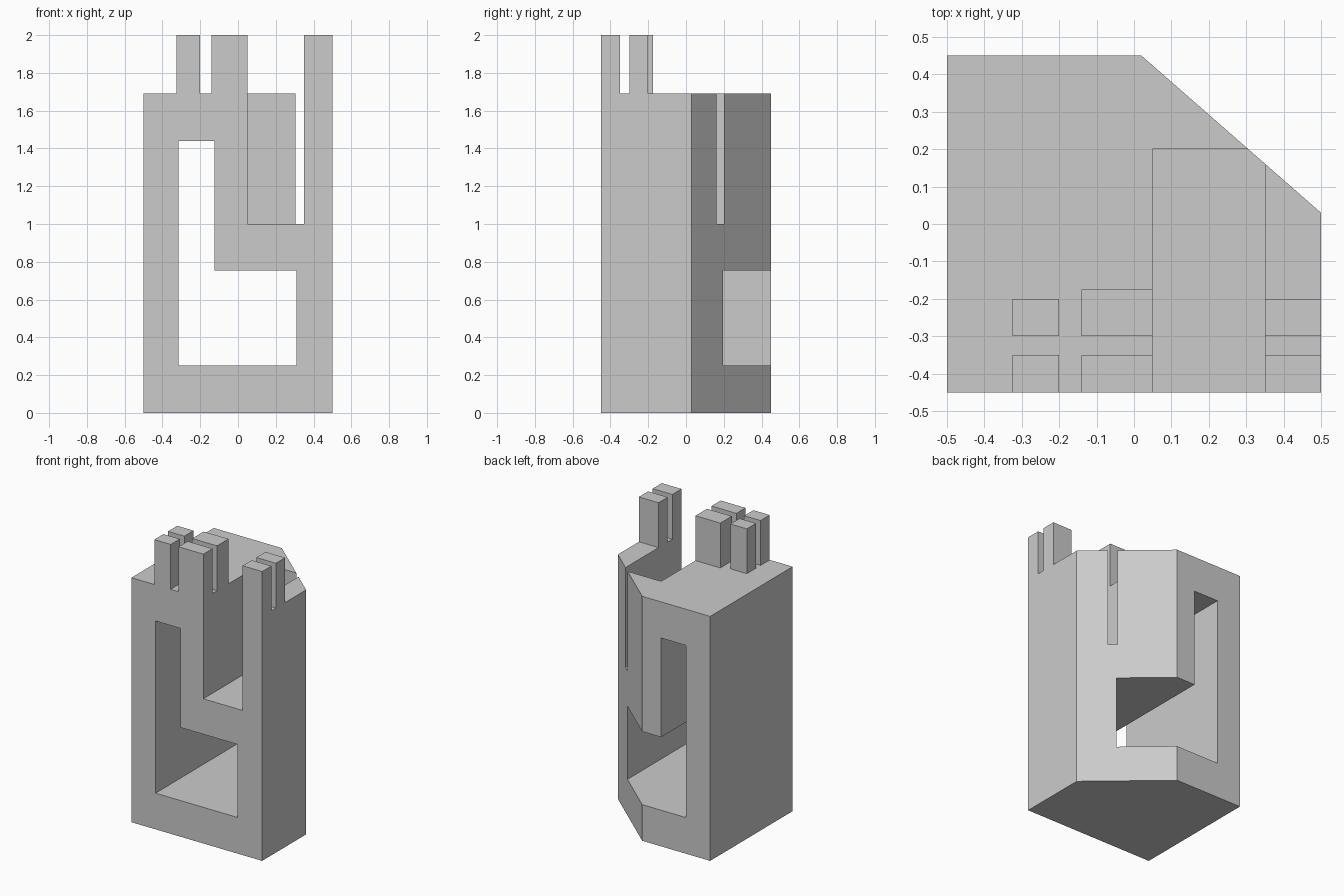
import bpy, bmesh, math

cube = bpy.data.objects.get("Cube")
if cube:
    bpy.data.objects.remove(cube, do_unlink=True)

grey = bpy.data.materials.new("plain grey")
grey.use_nodes = True
colour = (0.6, 0.6, 0.6, 1)
grey.diffuse_color = colour
grey.node_tree.nodes["Principled BSDF"].inputs["Base Color"].default_value = colour


def prism(name, points, extrusion):
    """Extrude a flat outline into a closed solid."""
    bm = bmesh.new()
    face = bm.faces.new([bm.verts.new(p) for p in points])
    result = bmesh.ops.extrude_face_region(bm, geom=[face], use_keep_orig=True)
    moved = [v for v in result["geom"] if isinstance(v, bmesh.types.BMVert)]
    bmesh.ops.translate(bm, verts=moved, vec=extrusion)
    bmesh.ops.recalc_face_normals(bm, faces=bm.faces)
    mesh = bpy.data.meshes.new(name)
    bm.to_mesh(mesh)
    bm.free()
    mesh.materials.append(grey)
    obj = bpy.data.objects.new(name, mesh)
    bpy.context.collection.objects.link(obj)
    return obj


def box(name, x0, x1, y0, y1, z0, z1):
    base = [(x0, y0, z0), (x1, y0, z0), (x1, y1, z0), (x0, y1, z0)]
    return prism(name, base, (0, 0, z1 - z0))


def combine(target, tool, operation):
    """Apply a boolean and discard the tool."""
    mod = target.modifiers.new(operation, 'BOOLEAN')
    mod.operation = operation
    mod.solver = 'EXACT'
    mod.object = tool
    bpy.context.view_layer.objects.active = target
    bpy.ops.object.modifier_apply(modifier=mod.name)
    bpy.data.objects.remove(tool, do_unlink=True)


# Main block with one chamfered back corner
front, back, top, wall_top = -0.45, 0.45, 2.0, 1.69
outline = [(-0.5, front), (0.5, front), (0.5, 0.03), (0.02, back), (-0.5, back)]
tower = prism("tower_block", [(x, y, 0) for x, y in outline], (0, 0, wall_top))

# Paired battlements along the front edge
for x0, x1, rear in [(-0.325, -0.2, -0.2), (-0.14, 0.07, -0.175), (0.33, 0.5, -0.2)]:
    for y0, y1 in [(front, -0.35), (-0.3, rear)]:
        combine(tower, box("battlement", x0, x1, y0, y1, 1.5, top), 'UNION')

# Deep slot open at the front and top, breaking through the chamfer
combine(tower, box("slot_cutter", 0.05, 0.35, -0.6, 0.2, 1.0, 2.2), 'DIFFERENCE')

# L-shaped window right through the block
window = [(-0.315, 0.25), (0.31, 0.25), (0.31, 0.755),
          (-0.125, 0.755), (-0.125, 1.44), (-0.315, 1.44)]
combine(tower, prism("window_cutter", [(x, -0.6, z) for x, z in window], (0, 1.2, 0)),
        'DIFFERENCE')

# Merge leftover coplanar faces
bm = bmesh.new()
bm.from_mesh(tower.data)
bmesh.ops.remove_doubles(bm, verts=bm.verts, dist=0.0001)
bmesh.ops.dissolve_limit(bm, angle_limit=math.radians(1), verts=bm.verts, edges=bm.edges)
bm.to_mesh(tower.data)
bm.free()
